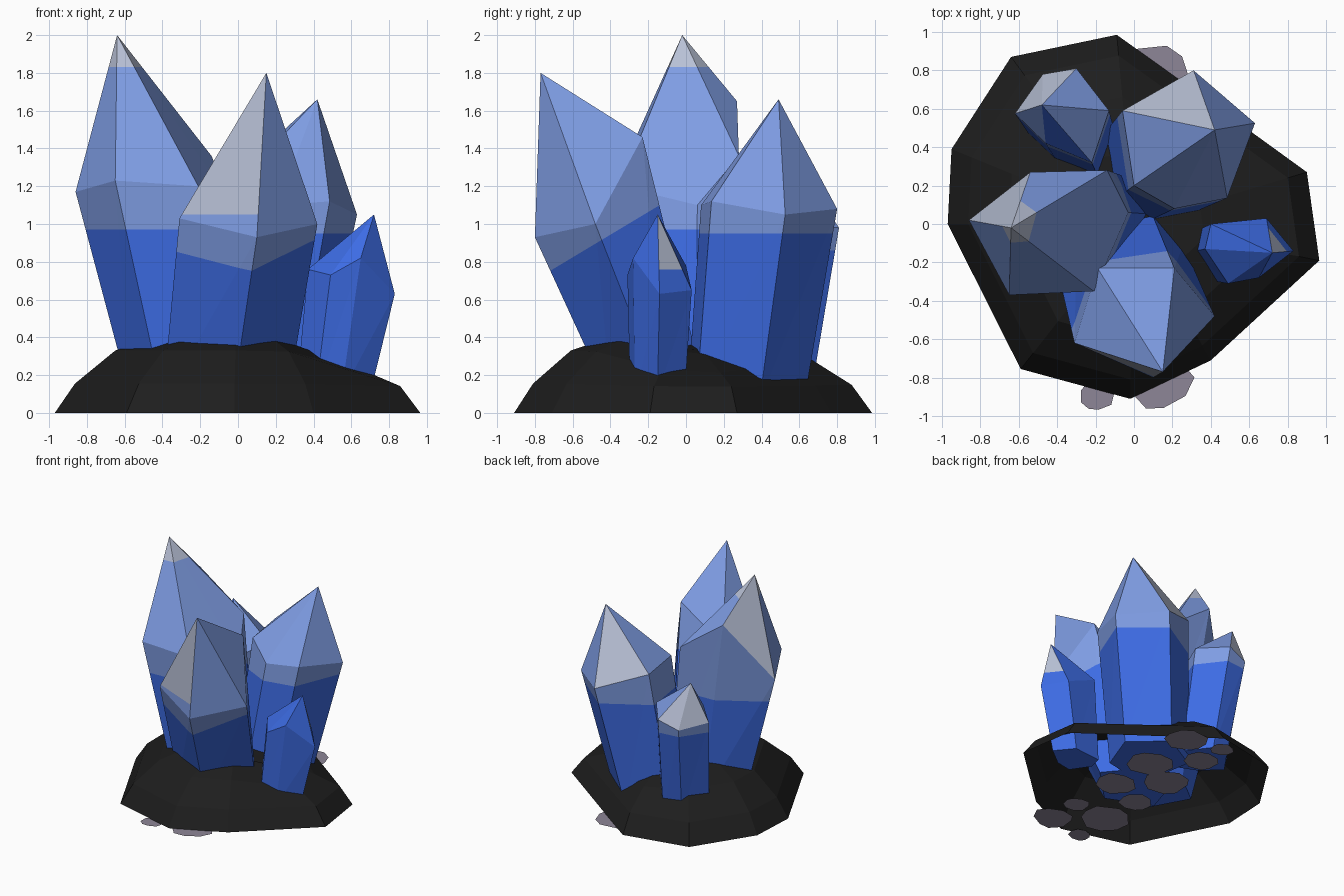
import bpy, bmesh, math, random
from mathutils import Vector

if "Cube" in bpy.data.objects:
    bpy.data.objects.remove(bpy.data.objects["Cube"])

random.seed(4)


def material(name, rgb):
    m = bpy.data.materials.new(name)
    m.diffuse_color = (*rgb, 1)
    m.use_nodes = True
    m.node_tree.nodes["Principled BSDF"].inputs["Base Color"].default_value = m.diffuse_color
    return m


BLUE = material("deep_blue", (0.047, 0.15, 0.78))
LIGHT = material("light_blue", (0.21, 0.335, 0.77))
PALE = material("pale_grey", (0.48, 0.53, 0.67))
ROCK = material("black_rock", (0.0125, 0.0125, 0.0125))
STONE = material("purple_grey", (0.27, 0.24, 0.31))


def finish(bm, name, mats):
    me = bpy.data.meshes.new(name)
    bm.to_mesh(me)
    bm.free()
    for m in mats:
        me.materials.append(m)
    ob = bpy.data.objects.new(name, me)
    bpy.context.collection.objects.link(ob)


def split(bm, test, co, no):
    """Cut the faces that pass the test along a plane."""
    faces = [f for f in bm.faces if test(f)]
    edges = {e for f in faces for e in f.edges}
    verts = {v for f in faces for v in f.verts}
    bmesh.ops.bisect_plane(bm, geom=faces + list(edges) + list(verts),
                           plane_co=co, plane_no=no)


def crystal(name, ring, apex, base, scale, roof, cut, slope=0, tip=None,
            floor=None):
    """Tapered prism with an off-centre point; roof holds one colour letter
    per top facet (b, l, p). The body turns light above the cut height (which
    may slope along y), the point pale above tip, pale facets end at floor."""
    bm = bmesh.new()
    part = bm.faces.layers.int.new("roof")
    pts = [Vector(p) for p in ring]
    n = len(pts)
    mid = sum(pts, Vector()) / n
    b = Vector(base)
    low = [bm.verts.new((b.x + (p.x - mid.x) * scale,
                         b.y + (p.y - mid.y) * scale, b.z)) for p in pts]
    top = [bm.verts.new(p) for p in pts]
    point = bm.verts.new(apex)
    bm.faces.new(low[::-1])
    for i in range(n):
        j = (i + 1) % n
        # body side split into two flat triangles
        bm.faces.new((low[i], low[j], top[j]))
        bm.faces.new((low[i], top[j], top[i]))
        f = bm.faces.new((top[i], top[j], point))
        f.material_index = "blp".index(roof[i])
        f[part] = 1
    # colour line round the body
    if cut:
        co, no = Vector((0, mid.y, cut)), Vector((0, -slope, 1))
        split(bm, lambda f: not f[part], co, no)
        for f in bm.faces:
            if not f[part] and (f.calc_center_median() - co).dot(no) > 0:
                f.material_index = 1
    # lower end of the pale facets
    if floor:
        split(bm, lambda f: f.material_index == 2, (0, 0, floor), (0, 0, 1))
        for f in bm.faces:
            if f.material_index == 2 and f.calc_center_median().z < floor:
                f.material_index = 1 if cut else 0
    # pale tip
    if tip:
        split(bm, lambda f: True, (0, 0, tip), (0, 0, 1))
        for f in bm.faces:
            if f.calc_center_median().z > tip:
                f.material_index = 2
    bmesh.ops.recalc_face_normals(bm, faces=bm.faces[:])
    finish(bm, name, (BLUE, LIGHT, PALE))


# Crystals (rings run anticlockwise seen from above)
crystal("tall_left_crystal",
        [(-.86, .02, 1.17), (-.65, -.37, 1.23), (-.21, -.35, 1.2),
         (-.03, .06, 1.1), (-.14, .28, 1.36), (-.54, .27, 1.65)],
        (-.64, -.02, 2.0), (-.2, -.01, .06), .8, "lllllp", .97, tip=1.83)
crystal("front_crystal",
        [(-.31, -.62, 1.03), (.1, -.8, .93), (.42, -.48, 1.0),
         (.21, -.23, 1.46), (-.19, -.23, 1.2)],
        (.15, -.77, 1.8), (-.08, -.1, .05), .9, "pllll", .9, slope=.6,
        floor=1.05)
crystal("back_right_crystal",
        [(-.06, .59, 1.22), (.0, .2, 1.22), (.21, .08, 1.1),
         (.485, .135, 1.12), (.63, .525, 1.05), (.31, .8, 1.08)],
        (.42, .49, 1.66), (.1, .27, .05), .86, "lllllp", .95)
crystal("small_back_left_crystal",
        [(-.62, .575, .95), (-.46, .42, 1.0), (-.22, .32, .95),
         (-.13, .59, 1.0), (-.3, .81, .98), (-.475, .78, .92)],
        (-.48, .62, 1.27), (-.31, .46, .12), .9, "lbllpp", .86)
crystal("small_right_crystal",
        [(.37, -.13, .76), (.49, -.31, .73), (.65, -.28, .82),
         (.83, -.14, .63), (.69, .03, .65), (.4, .0, .78)],
        (.72, -.15, 1.05), (.48, -.15, .1), .85, "bbbpbb", None, floor=.76)

# Hollow rock mound, open underneath, sagging towards the back right
outline = [(-.09, .985), (-.64, .87), (-.95, .39), (-.97, 0), (-.59, -.755),
           (-.02, -.91), (.4, -.71), (.965, -.19), (.9, .27), (.21, .77)]
bm = bmesh.new()
rings = [[bm.verts.new((x * s, y * s,
                        z * (1 - sag * max(0, x + y / 2))))
          for x, y in outline]
         for s, z, sag in ((1, 0, 0), (.89, .155, .1), (.67, .33, .34),
                           (.38, .42, .25))]
for a, b in zip(rings, rings[1:]):
    for i in range(len(a)):
        j = (i + 1) % len(a)
        bm.faces.new((a[j], a[i], b[i], b[j]))
bm.faces.new(rings[-1])
bmesh.ops.recalc_face_normals(bm, faces=bm.faces[:])
finish(bm, "rock_mound", (ROCK,))

# Flat stones on the ground, mostly under the mound
stones = [(.12, .78, .18), (-.19, .84, .1), (-.18, .6, .15), (.1, .31, .2),
          (-.18, .17, .19), (.1, -.1, .18), (-.2, -.22, .14), (.13, -.54, .11),
          (-.18, -.57, .21), (.14, -.82, .17), (-.19, -.89, .095)]
bm = bmesh.new()
for x, y, r in stones:
    vs = []
    for k in range(9):
        a = math.tau * (k + random.uniform(-.2, .2)) / 9
        q = r * random.uniform(.9, 1.04)
        vs.append(bm.verts.new((x + q * math.cos(a),
                                y + .9 * q * math.sin(a), 0)))
    bm.faces.new(vs)
finish(bm, "flat_stones", (STONE,))
